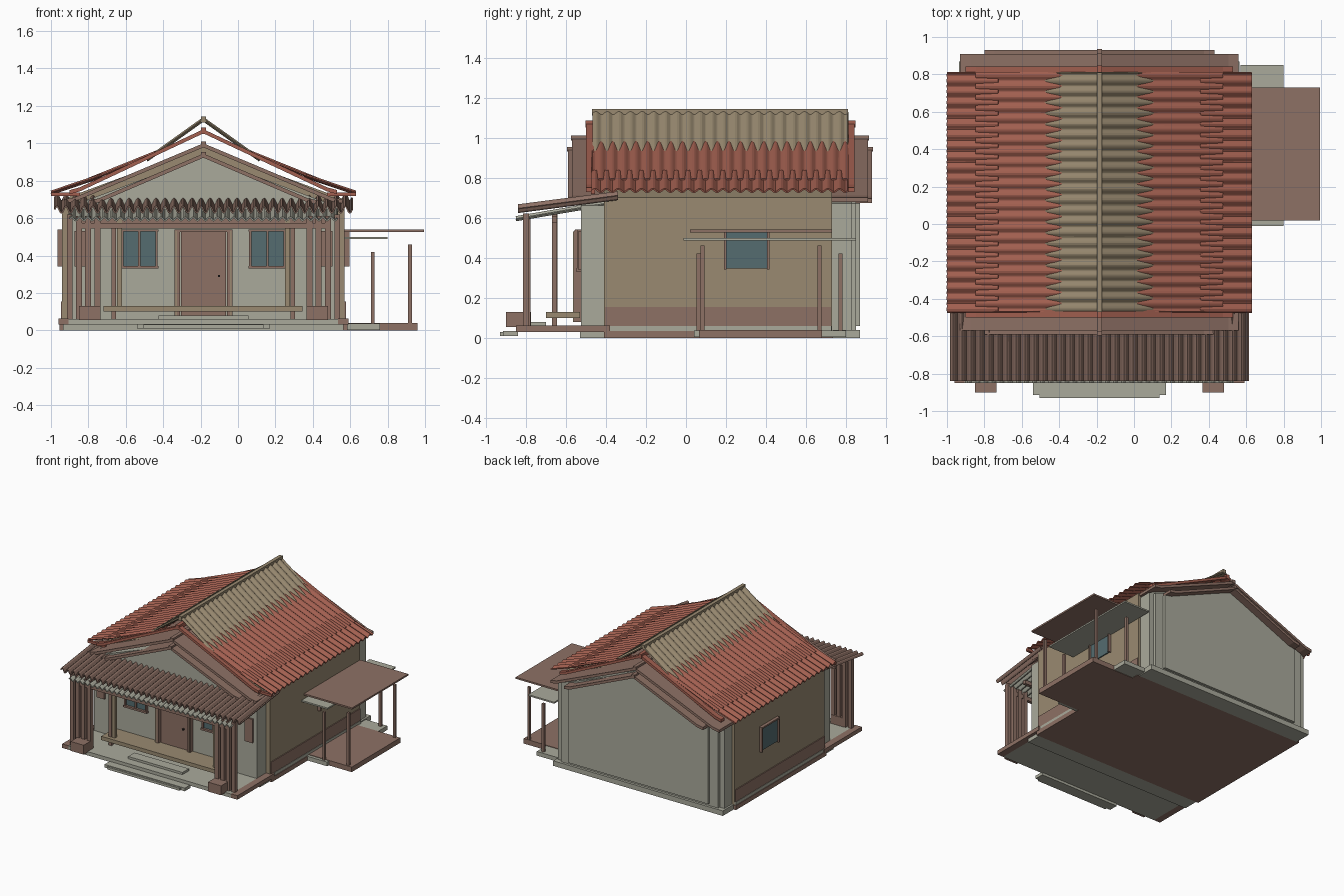
import bpy, math

if "Cube" in bpy.data.objects:
    bpy.data.objects.remove(bpy.data.objects["Cube"])

C = -0.185  # centre line of the house in x


def material(name, rgb):
    m = bpy.data.materials.new(name)
    m.diffuse_color = (*rgb, 1)
    m.use_nodes = True
    m.node_tree.nodes["Principled BSDF"].inputs["Base Color"].default_value = m.diffuse_color
    return m


GREY = material("grey plaster", (0.40, 0.40, 0.33))
TAN = material("tan plaster", (0.32, 0.255, 0.165))
BROWN = material("brown wood", (0.27, 0.165, 0.13))
RED = material("red tile", (0.36, 0.115, 0.08))
GLASS = material("window glass", (0.09, 0.15, 0.16))
DARK = material("dark metal", (0.03, 0.025, 0.025))


def add_mesh(name, verts, faces, mat):
    me = bpy.data.meshes.new(name)
    me.from_pydata(verts, [], faces)
    me.materials.append(mat)
    ob = bpy.data.objects.new(name, me)
    bpy.context.collection.objects.link(ob)
    return ob


def box(name, x0, x1, y0, y1, z0, z1, mat):
    v = [(x, y, z) for x in (x0, x1) for y in (y0, y1) for z in (z0, z1)]
    f = [(0, 1, 3, 2), (4, 6, 7, 5), (0, 4, 5, 1), (2, 3, 7, 6), (0, 2, 6, 4), (1, 5, 7, 3)]
    return add_mesh(name, v, f, mat)


def pair(name, a, b, y0, y1, z0, z1, mat):
    """Two boxes mirrored about the house centre line."""
    box(name + "_right", C + a, C + b, y0, y1, z0, z1, mat)
    box(name + "_left", C - b, C - a, y0, y1, z0, z1, mat)


def gable_block(name, w, y0, y1, z0, eave, apex, mat):
    """Five-sided wall block with a gable top."""
    prof = [(-w, z0), (w, z0), (w, eave), (0, apex), (-w, eave)]
    v = [(C + x, y, z) for y in (y0, y1) for x, z in prof]
    f = [(0, 1, 2, 3, 4), (9, 8, 7, 6, 5)]
    f += [(i, i + 5, (i + 1) % 5 + 5, (i + 1) % 5) for i in range(5)]
    return add_mesh(name, v, f, mat)


def gable_roof(name, pts, y0, y1, th, mat):
    """Thin folded roof slab following a half profile of (offset, z)."""
    full = [(-x, z) for x, z in reversed(pts[1:])] + pts
    n = len(full)
    v = [(C + x, y, z - d) for y in (y0, y1) for d in (0, th) for x, z in full]
    f = []
    for i in range(n - 1):
        j = i + 1
        f += [(i, j, 2 * n + j, 2 * n + i), (n + j, n + i, 3 * n + i, 3 * n + j),
              (j, i, n + i, n + j), (2 * n + i, 2 * n + j, 3 * n + j, 3 * n + i)]
    f += [(0, 2 * n, 3 * n, n), (n - 1, 2 * n - 1, 4 * n - 1, 3 * n - 1)]
    return add_mesh(name, v, f, mat)


def corrugated(name, p0, p1, a0, a1, waves, amp, mat, along_y=True, phase=0.0, th=0.008):
    """Wavy sheet from profile point p0 to p1, repeated along the other axis."""
    n = waves * 8
    v = []
    for i in range(n + 1):
        a = a0 + (a1 - a0) * i / n
        dz = amp * math.sin(2 * math.pi * waves * i / n + phase)
        for h, z in (p0, p1):
            v.append((h, a, z + dz) if along_y else (a, h, z + dz))
    f = [(2 * i, 2 * i + 1, 2 * i + 3, 2 * i + 2) for i in range(n)]
    ob = add_mesh(name, v, f, mat)
    s = ob.modifiers.new("thickness", 'SOLIDIFY')
    s.thickness = th
    s.offset = 0
    return ob


# walls
gable_block("main_walls", 0.755, -0.41, 0.73, 0.035, 0.70, 0.98, TAN)
gable_block("front_wall", 0.72, -0.525, -0.41, 0.03, 0.66, 0.93, GREY)
gable_block("rear_wall", 0.735, 0.73, 0.83, 0.03, 0.67, 0.95, GREY)
gable_block("rear_wall_middle", 0.695, 0.83, 0.85, 0.04, 0.67, 0.93, GREY)
gable_block("rear_wall_panel", 0.62, 0.85, 0.87, 0.06, 0.67, 0.92, GREY)
pair("side_brown_band", 0.75, 0.762, -0.405, 0.725, 0.06, 0.155, BROWN)
pair("side_grey_sill", 0.75, 0.765, -0.408, 0.728, 0.035, 0.06, GREY)

# plinths
box("main_plinth", C - 0.77, C + 0.77, -0.41, 0.735, 0, 0.035, BROWN)
box("front_plinth", C - 0.75, C + 0.75, -0.53, -0.41, 0, 0.035, GREY)
box("rear_plinth", C - 0.75, C + 0.75, 0.735, 0.87, 0, 0.04, GREY)

# porch floor and steps
box("porch_floor", C - 0.72, C + 0.72, -0.85, -0.50, 0.03, 0.06, GREY)
pair("porch_floor_edge", 0.72, 0.775, -0.85, -0.38, 0.03, 0.062, BROWN)
box("porch_platform", -0.72, 0.345, -0.70, -0.53, 0.10, 0.13, TAN)
box("lower_step", C - 0.355, C + 0.355, -0.915, -0.84, 0.01, 0.035, GREY)
box("lower_step_nose", C - 0.32, C + 0.32, -0.93, -0.915, 0.01, 0.03, GREY)
box("upper_step", C - 0.24, C + 0.24, -0.78, -0.70, 0.06, 0.078, GREY)

# porch posts
pair("post_base", 0.55, 0.665, -0.90, -0.775, 0.055, 0.13, BROWN)
for k, a in enumerate((0.55, 0.60, 0.65)):
    pair(f"porch_post_{k}", a, a + 0.032, -0.815, -0.778, 0.06, 0.61, BROWN)
pair("outer_porch_post", 0.70, 0.73, -0.815, -0.785, 0.06, 0.62, BROWN)
pair("platform_post", 0.435, 0.462, -0.67, -0.643, 0.13, 0.62, TAN)
pair("thin_post", 0.466, 0.49, -0.67, -0.645, 0.06, 0.62, BROWN)
box("porch_beam", C - 0.68, C + 0.68, -0.81, -0.785, 0.545, 0.575, BROWN)
box("porch_inner_beam", C - 0.68, C + 0.68, -0.67, -0.645, 0.575, 0.605, BROWN)

# porch roof: ribbed tiles over a lighter sheet
corrugated("porch_roof_tiles", (-0.84, 0.645), (-0.34, 0.71), -0.98, 0.61, 33, 0.018, BROWN, False)
corrugated("porch_roof_sheet", (-0.85, 0.595), (-0.41, 0.67), -0.90, 0.53, 33, 0.009, GREY, False)

# door
box("door", C - 0.12, C + 0.12, -0.54, -0.52, 0.08, 0.525, BROWN)
pair("door_frame", 0.125, 0.155, -0.56, -0.52, 0.08, 0.535, BROWN)
pair("door_trim", 0.142, 0.149, -0.565, -0.56, 0.08, 0.53, TAN)
box("door_lintel", C - 0.155, C + 0.155, -0.555, -0.52, 0.525, 0.54, BROWN)
box("door_knob", -0.108, -0.096, -0.552, -0.54, 0.285, 0.297, DARK)

# front windows
pair("front_glass", 0.255, 0.43, -0.532, -0.523, 0.345, 0.53, GLASS)
for k, a in enumerate((0.245, 0.337, 0.428)):
    pair(f"front_window_bar_{k}", a, a + 0.012, -0.545, -0.52, 0.335, 0.535, BROWN)
pair("front_window_sill", 0.24, 0.445, -0.55, -0.52, 0.33, 0.345, BROWN)
pair("front_window_head", 0.24, 0.445, -0.545, -0.52, 0.528, 0.54, BROWN)
pair("wall_panel", 0.62, 0.69, -0.54, -0.52, 0.34, 0.53, BROWN)

# side windows
pair("side_glass", 0.75, 0.764, 0.20, 0.41, 0.345, 0.53, GLASS)
for k, y in enumerate((0.19, 0.405)):
    pair(f"side_window_post_{k}", 0.75, 0.78, y, y + 0.012, 0.34, 0.535, BROWN)
pair("side_window_head", 0.75, 0.78, 0.19, 0.417, 0.528, 0.54, BROWN)

# stepped roof layers showing at both gable ends
gable_roof("lower_gable_roof", [(0, 0.945), (0.56, 0.705), (0.615, 0.695)], -0.59, 0.93, 0.022, BROWN)
gable_roof("middle_gable_roof", [(0, 1.0), (0.69, 0.71), (0.745, 0.70)], -0.57, 0.91, 0.022, BROWN)
for name, y0, y1 in (("front", -0.50, -0.46), ("rear", 0.80, 0.843)):
    gable_roof(name + "_red_verge", [(0, 1.075), (0.66, 0.765), (0.715, 0.75)], y0, y1, 0.022, RED)
box("middle_ridge", C - 0.014, C + 0.014, -0.575, 0.915, 0.985, 1.01, BROWN)
box("lower_ridge", C - 0.014, C + 0.014, -0.595, 0.935, 0.93, 0.953, BROWN)
box("red_ridge", C - 0.014, C + 0.014, -0.503, 0.847, 1.05, 1.085, RED)

# main roof: steep tan sheets over shallower red sheets, on both slopes
for side, s in (("right", 1), ("left", -1)):
    corrugated(f"tan_roof_{side}", (C, 1.128), (C + s * 0.30, 0.914), -0.465, 0.81, 22, 0.008, TAN)
    corrugated(f"upper_red_roof_{side}", (C + s * 0.18, 0.980), (C + s * 0.66, 0.786),
               -0.47, 0.81, 22, 0.007, RED, phase=math.pi)
    corrugated(f"lower_red_roof_{side}", (C + s * 0.54, 0.828), (C + s * 0.815, 0.735),
               -0.47, 0.81, 22, 0.008, RED)
box("ridge_cap", C - 0.014, C + 0.014, -0.47, 0.81, 1.11, 1.143, TAN)
pair("red_eave_board", 0.66, 0.815, -0.475, -0.455, 0.718, 0.738, RED)

# side shelter
box("shelter_floor", 0.57, 0.96, 0.065, 0.68, 0, 0.04, BROWN)
box("shelter_step", 0.57, 0.76, 0.04, 0.80, 0.003, 0.036, GREY)
box("shelter_roof", 0.57, 0.995, 0.02, 0.73, 0.527, 0.54, BROWN)
box("shelter_lower_roof", 0.57, 0.80, -0.012, 0.85, 0.487, 0.499, GREY)
for k, (x, y, h) in enumerate(((0.92, 0.083, 0.46), (0.92, 0.667, 0.46),
                               (0.72, 0.062, 0.42), (0.72, 0.772, 0.42))):
    box(f"shelter_post_{k}", x - 0.01, x + 0.01, y - 0.01, y + 0.01, 0.03, h, BROWN)
